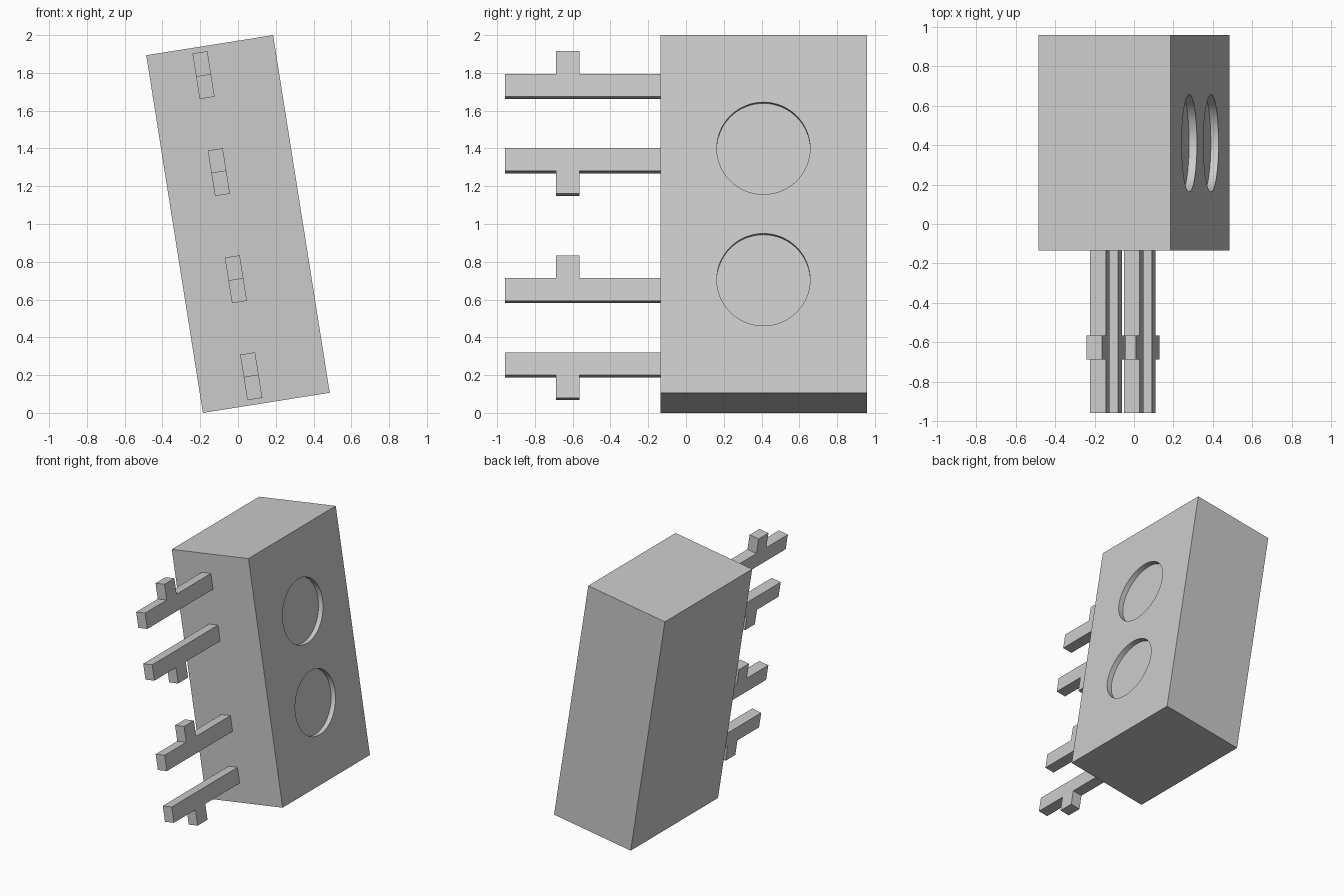
import bpy, bmesh, math
from mathutils import Matrix, Vector

if "Cube" in bpy.data.objects:
    bpy.data.objects.remove(bpy.data.objects["Cube"], do_unlink=True)

# One plain grey for everything
grey = bpy.data.materials.new("plain grey")
grey.use_nodes = True
colour = (0.6, 0.6, 0.6, 1)
grey.diffuse_color = colour
grey.node_tree.nodes["Principled BSDF"].inputs["Base Color"].default_value = colour

# The whole model leans sideways about its centre
LEAN = Matrix.Translation((0, 0, 1)) @ Matrix.Rotation(math.radians(-9), 4, 'Y')
WIDTH, HEIGHT = 0.68, 1.917
FRONT, BACK = -0.135, 0.958


def make_object(name, bm):
    bmesh.ops.recalc_face_normals(bm, faces=bm.faces)
    mesh = bpy.data.meshes.new(name)
    bm.to_mesh(mesh)
    bm.free()
    mesh.materials.append(grey)
    obj = bpy.data.objects.new(name, mesh)
    bpy.context.collection.objects.link(obj)
    obj.matrix_world = LEAN
    return obj


def activate(obj):
    bpy.ops.object.select_all(action='DESELECT')
    obj.select_set(True)
    bpy.context.view_layer.objects.active = obj


# Box body
bm = bmesh.new()
bmesh.ops.create_cube(bm, size=1, matrix=Matrix.Translation((0, (FRONT + BACK) / 2, 0))
                      @ Matrix.Diagonal((WIDTH, BACK - FRONT, HEIGHT, 1)))
body = make_object("body", bm)

# Two shallow round recesses cut into the left side
DEPTH, RADIUS = 0.04, 0.247
for z in (-0.352, 0.352):
    bm = bmesh.new()
    bmesh.ops.create_cone(bm, cap_ends=True, segments=64, radius1=RADIUS, radius2=RADIUS,
                          depth=2 * DEPTH,
                          matrix=Matrix.Translation((WIDTH / 2, 0.41, z))
                          @ Matrix.Rotation(math.pi / 2, 4, 'Y'))
    cutter = make_object("recess_cutter", bm)
    cutter.hide_render = True
    cut = body.modifiers.new("recess", 'BOOLEAN')
    cut.operation, cut.solver, cut.object = 'DIFFERENCE', 'EXACT', cutter
    activate(body)
    bpy.ops.object.modifier_apply(modifier=cut.name)
    bpy.data.objects.remove(cutter, do_unlink=True)
activate(body)
bpy.ops.object.shade_smooth_by_angle(angle=math.radians(30))


# Prongs: a bar with a square tab, the tab pointing up or down
def prong(name, z, up):
    thick, half = 0.122, 0.04
    tip, root = -0.958, FRONT + 0.01
    tab_front, tab_back = -0.688, -0.565
    outline = [(tip, -thick), (root, -thick), (root, 0), (tab_back, 0),
               (tab_back, thick), (tab_front, thick), (tab_front, 0), (tip, 0)]
    bm = bmesh.new()
    face = bm.faces.new([bm.verts.new((-0.057 - half, y, z + up * h)) for y, h in outline])
    side = bmesh.ops.extrude_face_region(bm, geom=[face])["geom"]
    bmesh.ops.translate(bm, vec=Vector((2 * half, 0, 0)),
                        verts=[v for v in side if isinstance(v, bmesh.types.BMVert)])
    make_object(name, bm)


prong("top_prong", 0.807, 1)
prong("upper_middle_prong", 0.287, -1)
prong("lower_middle_prong", -0.287, 1)
prong("bottom_prong", -0.807, -1)
